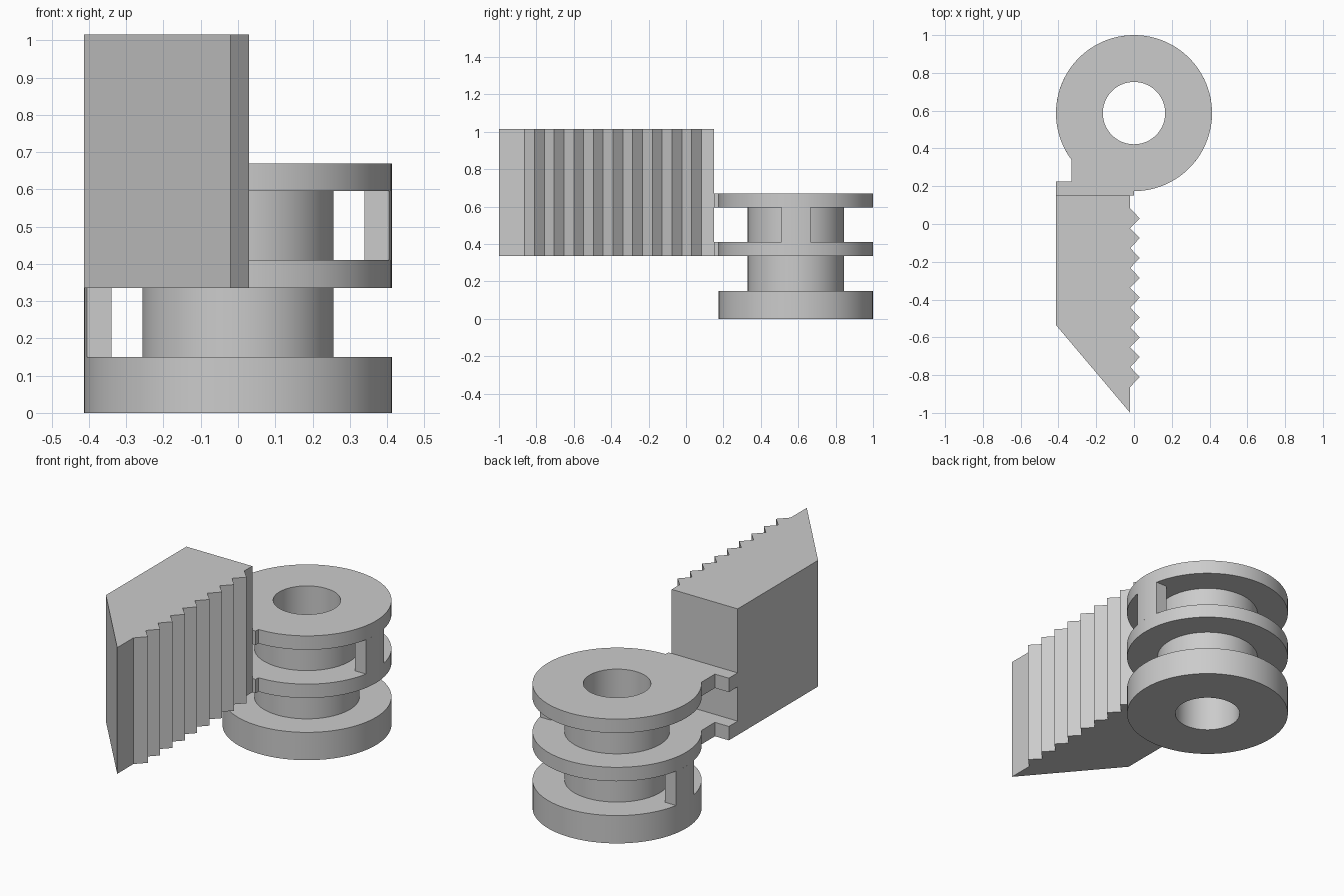
import bpy
import bmesh
from math import asin, cos, radians, sin, sqrt, pi, atan2

cube = bpy.data.objects.get("Cube")
if cube:
    bpy.data.objects.remove(cube, do_unlink=True)

GREY = (0.6, 0.6, 0.6, 1.0)
mat = bpy.data.materials.new("plain grey")
mat.use_nodes = True
mat.diffuse_color = GREY
mat.node_tree.nodes["Principled BSDF"].inputs["Base Color"].default_value = GREY

# Shared dimensions
CY = 0.587                                   # y of the pivot axis
R_OUT, R_SPOOL, R_HOLE = 0.413, 0.257, 0.165
Z = [0, 0.15, 0.335, 0.41, 0.595, 0.67]      # levels of the stacked rings
BLADE_TOP = 1.015
LEFT, EDGE, BACK = -0.413, -0.02, 0.15       # blade sides


def arc(r, a0, a1, n):
    """Points on a circle about the pivot, both ends included."""
    return [(r * cos(a0 + (a1 - a0) * i / n), CY + r * sin(a0 + (a1 - a0) * i / n))
            for i in range(n + 1)]


def circle(r, n=96):
    return arc(r, 0, 2 * pi, n)[:-1]


def prism(name, loops, z0, z1):
    """Fill the outline (and its holes) and raise it from z0 to z1."""
    bm = bmesh.new()
    for loop in loops:
        vs = [bm.verts.new((x, y, z0)) for x, y in loop]
        for a, b in zip(vs, vs[1:] + vs[:1]):
            bm.edges.new((a, b))
    bmesh.ops.triangle_fill(bm, edges=bm.edges[:], use_beauty=True, normal=(0, 0, 1))
    up = bmesh.ops.extrude_face_region(bm, geom=bm.faces[:], use_keep_orig=True)["geom"]
    bmesh.ops.translate(bm, vec=(0, 0, z1 - z0),
                        verts=[g for g in up if isinstance(g, bmesh.types.BMVert)])
    bmesh.ops.recalc_face_normals(bm, faces=bm.faces[:])
    mesh = bpy.data.meshes.new(name)
    bm.to_mesh(mesh)
    bm.free()
    mesh.materials.append(mat)
    obj = bpy.data.objects.new(name, mesh)
    bpy.context.collection.objects.link(obj)
    bpy.ops.object.select_all(action="DESELECT")
    obj.select_set(True)
    bpy.context.view_layer.objects.active = obj
    bpy.ops.object.shade_smooth_by_angle(angle=radians(30))
    return obj


# Base ring and the two narrow spools
hole = circle(R_HOLE)
prism("base_ring", [circle(R_OUT), hole], Z[0], Z[1])
prism("lower_spool", [circle(R_SPOOL), hole], Z[1], Z[2])
prism("upper_spool", [circle(R_SPOOL), hole], Z[3], Z[4])

# Two ring plates with an arm reaching the blade
ARM_X = -0.33
arm_angle = atan2(-sqrt(R_OUT ** 2 - ARM_X ** 2), ARM_X) + 2 * pi
plate = arc(R_OUT, -pi / 2, arm_angle, 96)
plate += [(ARM_X, 0.225), (LEFT, 0.225), (LEFT, BACK), (0, BACK)]
prism("middle_plate", [plate, hole], Z[2], Z[3])
prism("top_plate", [plate, hole], Z[4], Z[5])

# Stop tabs between the plates, on opposite sides
half = asin(0.0775 / R_OUT)
tab = arc(R_OUT, -half, half, 8) + [(0.34, CY + 0.0775), (0.34, CY - 0.0775)]
prism("upper_stop_tab", [tab], Z[3], Z[4])
prism("lower_stop_tab", [[(-x, y) for x, y in tab]], Z[1], Z[2])

# Blade with a slanted nose and a row of teeth
PITCH, DEPTH = 0.105, 0.05
blade = [(LEFT, BACK), (LEFT, -0.535), (EDGE, -1.0)]
for i in range(9):
    y = -0.81 + PITCH * i
    blade += [(EDGE, y - PITCH / 2), (EDGE + DEPTH, y)]
blade += [(EDGE, 0.03 + PITCH / 2), (EDGE, BACK)]
prism("toothed_blade", [blade], Z[2], BLADE_TOP)
